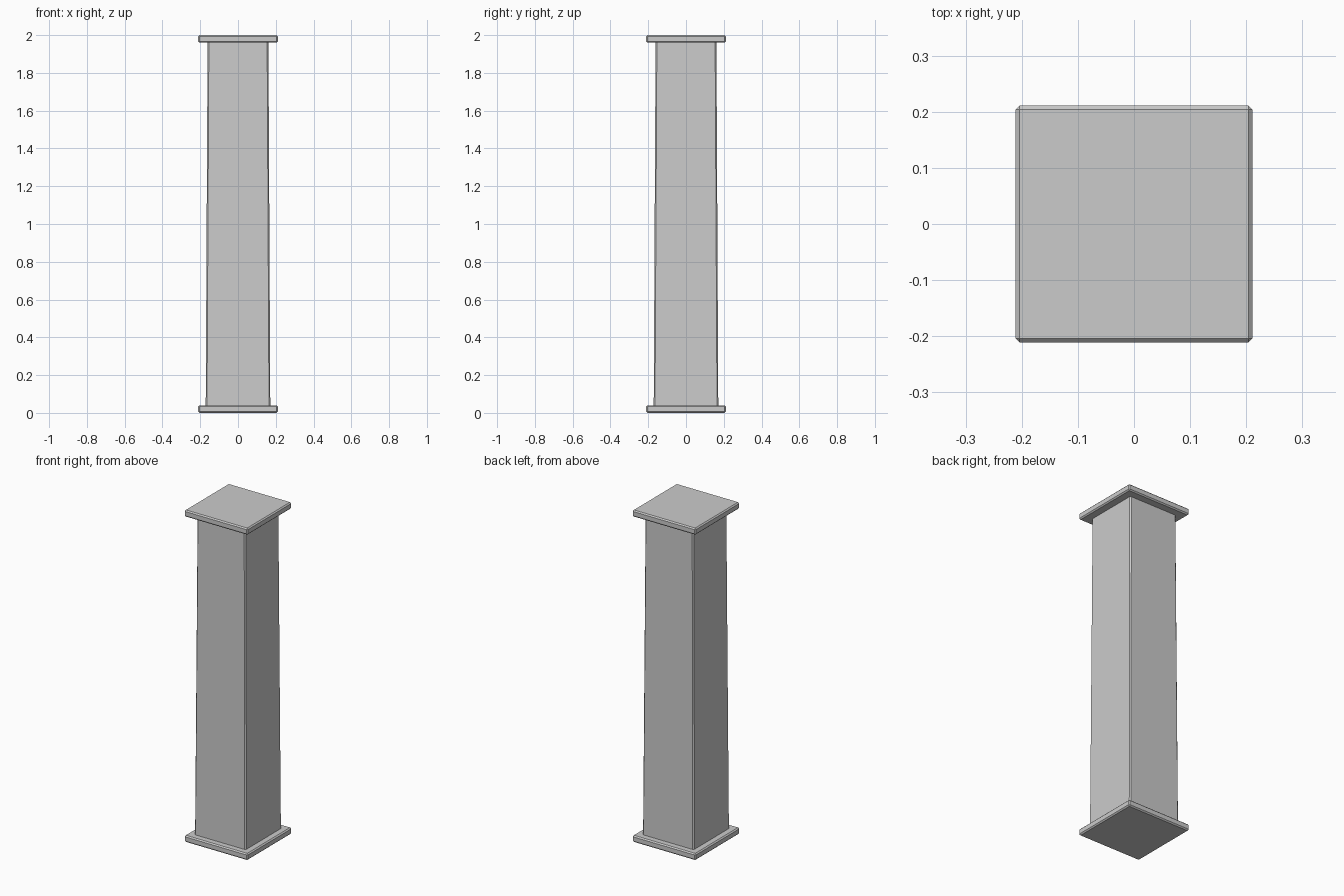
import bpy, bmesh

if "Cube" in bpy.data.objects:
    bpy.data.objects.remove(bpy.data.objects["Cube"])


def tapered_block(name, z0, z1, half_bottom, half_top, bevel):
    """Square block between two heights with single-step chamfered edges."""
    bm = bmesh.new()
    bmesh.ops.create_cube(bm, size=2)
    for v in bm.verts:
        top = v.co.z > 0
        half = half_top if top else half_bottom
        v.co = (v.co.x * half, v.co.y * half, z1 if top else z0)
    bmesh.ops.bevel(bm, geom=bm.edges[:], offset=bevel, segments=1,
                    affect='EDGES', profile=0.5)
    mesh = bpy.data.meshes.new(name)
    bm.to_mesh(mesh)
    bm.free()
    obj = bpy.data.objects.new(name, mesh)
    bpy.context.collection.objects.link(obj)
    return obj


PLATE_HALF, PLATE_H, CHAMFER = 0.211, 0.04, 0.007

# Base plate and matching top plate
tapered_block("base_plate", 0.0, PLATE_H, PLATE_HALF, PLATE_HALF, CHAMFER)
tapered_block("top_plate", 2.0 - PLATE_H, 2.0, PLATE_HALF, PLATE_HALF, CHAMFER)

# Shaft, narrowing slightly upwards, ends sunk just into the plates
tapered_block("shaft", PLATE_H - 0.01, 2.0 - PLATE_H + 0.01, 0.171, 0.161, CHAMFER)
